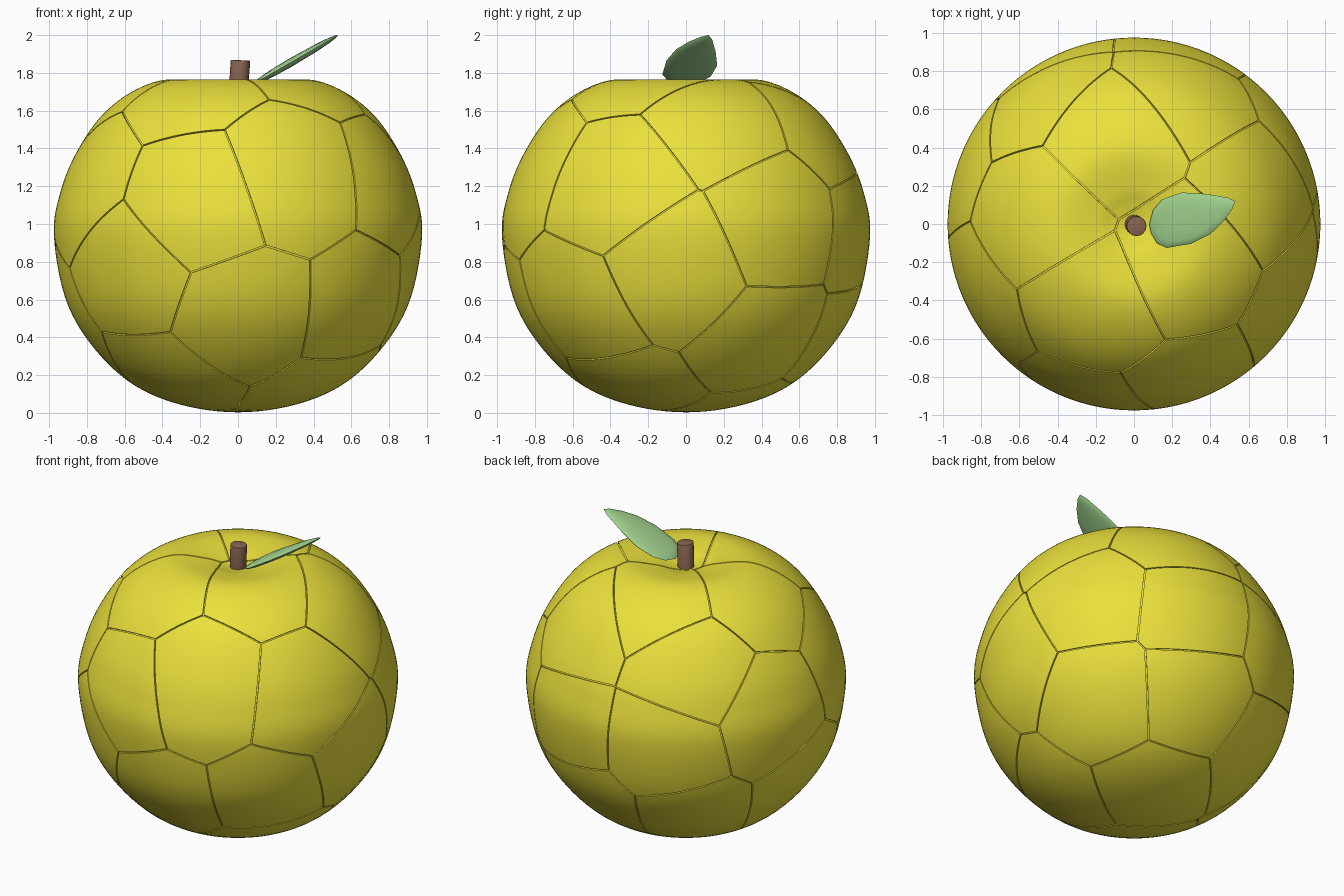
import bpy, bmesh, math
from mathutils import Vector

if "Cube" in bpy.data.objects:
    bpy.data.objects.remove(bpy.data.objects["Cube"])

CENTRE = Vector((0, 0, 0.92))


def finish(name, bm, colour, angle=35):
    mesh = bpy.data.meshes.new(name)
    bm.to_mesh(mesh)
    bm.free()
    ob = bpy.data.objects.new(name, mesh)
    bpy.context.collection.objects.link(ob)
    mat = bpy.data.materials.new(name + "_colour")
    mat.diffuse_color = (*colour, 1)
    mat.use_nodes = True
    mat.node_tree.nodes["Principled BSDF"].inputs["Base Color"].default_value = mat.diffuse_color
    mesh.materials.append(mat)
    bpy.ops.object.select_all(action='DESELECT')
    ob.select_set(True)
    bpy.context.view_layer.objects.active = ob
    bpy.ops.object.shade_smooth_by_angle(angle=math.radians(angle))
    return ob


def spline(points, steps):
    # smooth curve through the profile points, mirrored at both poles
    p = [Vector(q) for q in points]
    p = [Vector((-p[1].x, p[1].y))] + p + [Vector((-p[-2].x, p[-2].y))]
    out = []
    for a, b, c, d in zip(p, p[1:], p[2:], p[3:]):
        for k in range(steps):
            t = k / steps
            out.append(0.5 * (2 * b + (c - a) * t + (2 * a - 5 * b + 4 * c - d) * t * t
                              + (3 * b - a - 3 * c + d) * t ** 3))
    return out + [p[-2]]


def lathe(points, segments):
    bm = bmesh.new()
    prof = [bm.verts.new((max(q.x, 0), 0, q.y)) for q in points]
    edges = [bm.edges.new(e) for e in zip(prof, prof[1:])]
    bmesh.ops.spin(bm, geom=prof + edges, axis=(0, 0, 1), cent=(0, 0, 0),
                   angle=2 * math.pi, steps=segments)
    bmesh.ops.remove_doubles(bm, verts=bm.verts, dist=1e-4)
    bmesh.ops.recalc_face_normals(bm, faces=bm.faces)
    return bm


# fruit profile (radius, height), bottom to top dimple
PROFILE = [(0, 0.003), (0.31, 0.045), (0.57, 0.16), (0.78, 0.365), (0.915, 0.61),
           (0.975, 0.945), (0.94, 1.17), (0.86, 1.37), (0.73, 1.565), (0.57, 1.695),
           (0.39, 1.763), (0.2, 1.748), (0.1, 1.723), (0, 1.705)]

# direction of the middle of each skin panel
SEEDS = [(-.25, -.94, .24), (.30, -.86, .41), (.02, -.87, -.49), (-.63, -.75, -.20),
         (.69, -.59, -.42), (-.85, -.42, .33), (.86, -.40, .31), (-.38, -.48, -.79),
         (.44, -.30, -.85), (-.87, .03, -.47), (-.14, .52, .84), (-.25, -.50, .83),
         (-.58, .06, .81), (.33, -.24, .91), (.72, .18, .67), (.31, .74, .60),
         (-.54, .68, .49), (-.92, .35, .16), (-.46, .88, -.01), (.84, .53, .10),
         (.28, .96, .03), (.97, -.07, -.19), (.68, .43, -.59), (.16, .83, -.54),
         (.07, .27, -.96), (-.50, .63, -.58)]
SEEDS = [Vector(s).normalized() for s in SEEDS]

# fruit body: slightly smaller core under the panels
skin = lathe(spline(PROFILE, 6), 128)
body = skin.copy()
for v in body.verts:
    v.co = CENTRE + (v.co - CENTRE) * 0.989

# skin panels: cut between neighbouring middles, with a thin seam
for s in SEEDS:
    panel = skin.copy()
    for t in sorted((t for t in SEEDS if t is not s), key=lambda t: -s.dot(t))[:14]:
        n = (s - t).normalized()
        bmesh.ops.bisect_plane(panel, geom=panel.verts[:] + panel.edges[:] + panel.faces[:],
                               dist=1e-5, plane_co=CENTRE + n * 0.004, plane_no=n,
                               clear_inner=True)
    rim = [e for e in panel.edges if e.is_boundary]
    wall = bmesh.ops.extrude_edge_only(panel, edges=rim)["geom"]
    for v in (g for g in wall if isinstance(g, bmesh.types.BMVert)):
        v.co = CENTRE + (v.co - CENTRE) * 0.985
    temp = bpy.data.meshes.new("temp")
    panel.to_mesh(temp)
    panel.free()
    body.from_mesh(temp)
    bpy.data.meshes.remove(temp)
skin.free()
finish("fruit_body", body, (0.83, 0.75, 0.045))

# stem: short tilted peg with a softened end
stem = bmesh.new()
bmesh.ops.create_cone(stem, cap_ends=True, segments=16, radius1=0.05, radius2=0.052, depth=0.19)
top = [e for e in stem.edges if all(v.co.z > 0 for v in e.verts)]
bmesh.ops.bevel(stem, geom=top, offset=0.006, segments=2, affect='EDGES', profile=0.5)
for v in stem.verts:
    h = v.co.z + 0.095
    v.co = Vector((v.co.x + 0.07 * h, v.co.y - 0.06 * h, 1.677 + h + -0.05 * v.co.x))
finish("stem", stem, (0.25, 0.13, 0.08))

# leaf: thin lens built from its outline, tilted up towards +x
OUTLINE = [(.08, 0), (.09, -.05), (.12, -.10), (.17, -.125), (.3, -.103), (.4, -.052),
           (.47, .015), (.515, .08), (.53, .12), (.49, .138), (.38, .157), (.25, .165),
           (.15, .13), (.1, .075)]
leaf = bmesh.new()
mid = Vector((0.27, 0.03))
up = Vector((-0.5, 0, 0.866))


def leaf_point(s, q, side):
    xy = mid + (Vector(q) - mid) * s
    base = Vector((xy.x, xy.y, 1.74 + 0.578 * (xy.x - 0.08)))
    return leaf.verts.new(base + up * side * 0.022 * math.sqrt(1 - s * s))


edge = [leaf_point(1, q, 0) for q in OUTLINE]
for side in (1, -1):
    ring = edge
    for s in (0.95, 0.8, 0.5):
        nxt = [leaf_point(s, q, side) for q in OUTLINE]
        for i in range(len(ring)):
            j = (i + 1) % len(ring)
            leaf.faces.new((ring[i], ring[j], nxt[j], nxt[i]))
        ring = nxt
    tip = leaf_point(0, OUTLINE[0], side)
    for i in range(len(ring)):
        leaf.faces.new((ring[i], ring[(i + 1) % len(ring)], tip))
bmesh.ops.recalc_face_normals(leaf, faces=leaf.faces)
finish("leaf", leaf, (0.36, 0.65, 0.27), 60)
